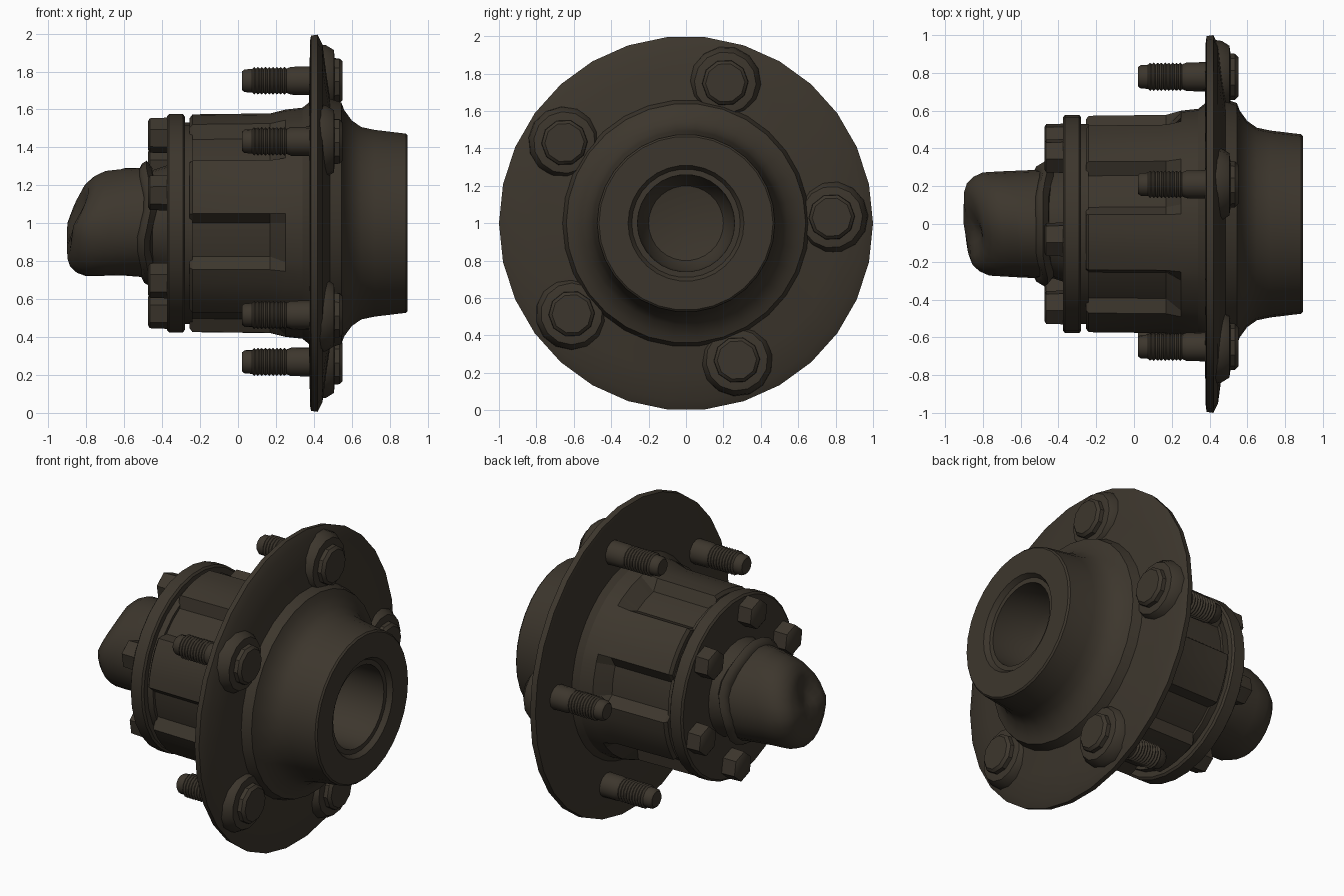
import bpy, bmesh, math
from math import cos, sin, radians, pi

if "Cube" in bpy.data.objects:
    bpy.data.objects.remove(bpy.data.objects["Cube"])

steel = bpy.data.materials.new("dark_brown_steel")
steel.diffuse_color = (0.046, 0.037, 0.026, 1)
steel.use_nodes = True
steel.node_tree.nodes["Principled BSDF"].inputs["Base Color"].default_value = steel.diffuse_color


def lathe(name, profile, n=28, phase=0.0, centre=(0.0, 1.0), shape=None, angle=35):
    """Spin an (x, radius) profile around an axis parallel to x; ends are closed discs."""
    bm = bmesh.new()
    rings = []
    for x, r in profile:
        ring = []
        for i in range(n):
            a = phase + 2 * pi * i / n
            ring.append(bm.verts.new((x, centre[0] + r * cos(a), centre[1] + r * sin(a))))
        rings.append(ring)
    for p, q in zip(rings, rings[1:]):
        for i in range(n):
            j = (i + 1) % n
            bm.faces.new((p[i], p[j], q[j], q[i]))
    bm.faces.new(rings[0])
    bm.faces.new(rings[-1])
    if shape:
        for v in bm.verts:
            shape(v.co)
    bmesh.ops.recalc_face_normals(bm, faces=bm.faces)
    me = bpy.data.meshes.new(name)
    bm.to_mesh(me)
    bm.free()
    me.materials.append(steel)
    ob = bpy.data.objects.new(name, me)
    bpy.context.collection.objects.link(ob)
    bpy.ops.object.select_all(action='DESELECT')
    ob.select_set(True)
    bpy.context.view_layer.objects.active = ob
    bpy.ops.object.shade_smooth_by_angle(angle=radians(angle))
    return ob


def polar(r, deg):
    return r * cos(radians(deg)), 1 + r * sin(radians(deg))


# Wheel flange with the rear barrel and its blind bore
lathe("flange_and_rear_barrel", [
    (0.375, 0.50), (0.375, 0.70), (0.38, 0.97), (0.385, 0.995), (0.42, 1.0),
    (0.445, 0.95), (0.465, 0.80), (0.485, 0.66), (0.545, 0.64), (0.56, 0.60),
    (0.60, 0.545), (0.65, 0.51), (0.72, 0.495), (0.885, 0.475), (0.895, 0.465),
    (0.895, 0.31), (0.865, 0.29), (0.865, 0.26), (0.60, 0.25), (0.52, 0.20), (0.50, 0.10)], 30)

# Front hub body: six lobes in line with the cover bolts, shallow flutes between
STEP, LOBE = 60, 100
bm = bmesh.new()
rings = []
for x, lobe_r, flute_r in [(-0.255, 0.555, 0.50), (-0.24, 0.575, 0.51), (0.17, 0.58, 0.515),
                           (0.25, 0.60, 0.60), (0.34, 0.61, 0.61), (0.39, 0.65, 0.65)]:
    ring = []
    for k in range(6):
        for off, is_lobe in [(-15, 1), (-7, 1), (0, 1), (7, 1), (15, 1), (20, 0), (30, 0), (40, 0)]:
            r = lobe_r if is_lobe else flute_r
            y, z = polar(r, LOBE + STEP * k + off)
            ring.append(bm.verts.new((x, y, z)))
    rings.append(ring)
for p, q in zip(rings, rings[1:]):
    for i in range(48):
        j = (i + 1) % 48
        bm.faces.new((p[i], p[j], q[j], q[i]))
bm.faces.new(rings[0])
bm.faces.new(rings[-1])
bmesh.ops.recalc_face_normals(bm, faces=bm.faces)
me = bpy.data.meshes.new("hub_body")
bm.to_mesh(me)
bm.free()
me.materials.append(steel)
body = bpy.data.objects.new("hub_body", me)
bpy.context.collection.objects.link(body)
bpy.ops.object.select_all(action='DESELECT')
body.select_set(True)
bpy.context.view_layer.objects.active = body
bpy.ops.object.shade_smooth_by_angle(angle=radians(25))

# Gasket and front cover plate
lathe("gasket", [(-0.30, 0.53), (-0.24, 0.53)])
lathe("cover_plate", [(-0.375, 0.32), (-0.375, 0.565), (-0.365, 0.578),
                      (-0.29, 0.578), (-0.28, 0.565), (-0.28, 0.30)], 30)


# Dented grease cap with a wavy lip
def dent(co):
    y, z = co.y, co.z - 1
    if co.x < -0.7:
        co.x += 0.36 * max(0, z) + 0.12 * max(0, -y)
        co.x += 0.06 * math.exp(-((y + 0.05) ** 2 + (z - 0.08) ** 2) / 0.012)
    co.z += 0.012 * sin(9 * co.y + 8 * co.x) - 0.005


def wave(co):
    a = math.atan2(co.z - 1, co.y)
    co.x += 0.014 * sin(3 * a) + 0.008 * sin(5 * a)


lathe("grease_cap", [(-0.90, 0.04), (-0.905, 0.10), (-0.90, 0.17), (-0.885, 0.215), (-0.85, 0.25),
                     (-0.80, 0.273), (-0.72, 0.278), (-0.60, 0.283), (-0.48, 0.288)], 24, shape=dent)
lathe("cap_lip", [(-0.515, 0.285), (-0.50, 0.315), (-0.475, 0.33), (-0.46, 0.31),
                  (-0.445, 0.29)], 24, shape=wave)
lathe("cap_seat", [(-0.45, 0.28), (-0.42, 0.29), (-0.36, 0.31)], 24)

# Six hex bolts on the cover plate
for k in range(6):
    deg = LOBE + STEP * k
    c = polar(0.47, deg)
    lathe(f"cover_bolt_{k + 1}", [(-0.475, 0.075), (-0.465, 0.092), (-0.385, 0.095), (-0.365, 0.095)],
          6, radians(deg), c)

# Five wheel studs, each with a raised pad, a head and a threaded shank
thread = [(0.02, 0.050), (0.035, 0.062), (0.075, 0.064)]
for t in range(9):
    x = 0.085 + 0.02 * t
    thread += [(x, 0.075), (x + 0.01, 0.066)]
thread += [(0.27, 0.072), (0.28, 0.076), (0.40, 0.078)]
for k in range(5):
    deg = 2.4 + 72 * k
    c = polar(0.78, deg)
    lathe(f"stud_pad_{k + 1}", [(0.43, 0.195), (0.465, 0.19), (0.505, 0.165), (0.51, 0.13)],
          14, radians(deg), c)
    lathe(f"stud_head_{k + 1}", [(0.49, 0.125), (0.535, 0.122), (0.552, 0.105)],
          10, radians(deg), c)
    lathe(f"stud_shank_{k + 1}", thread, 12, radians(deg), c)
